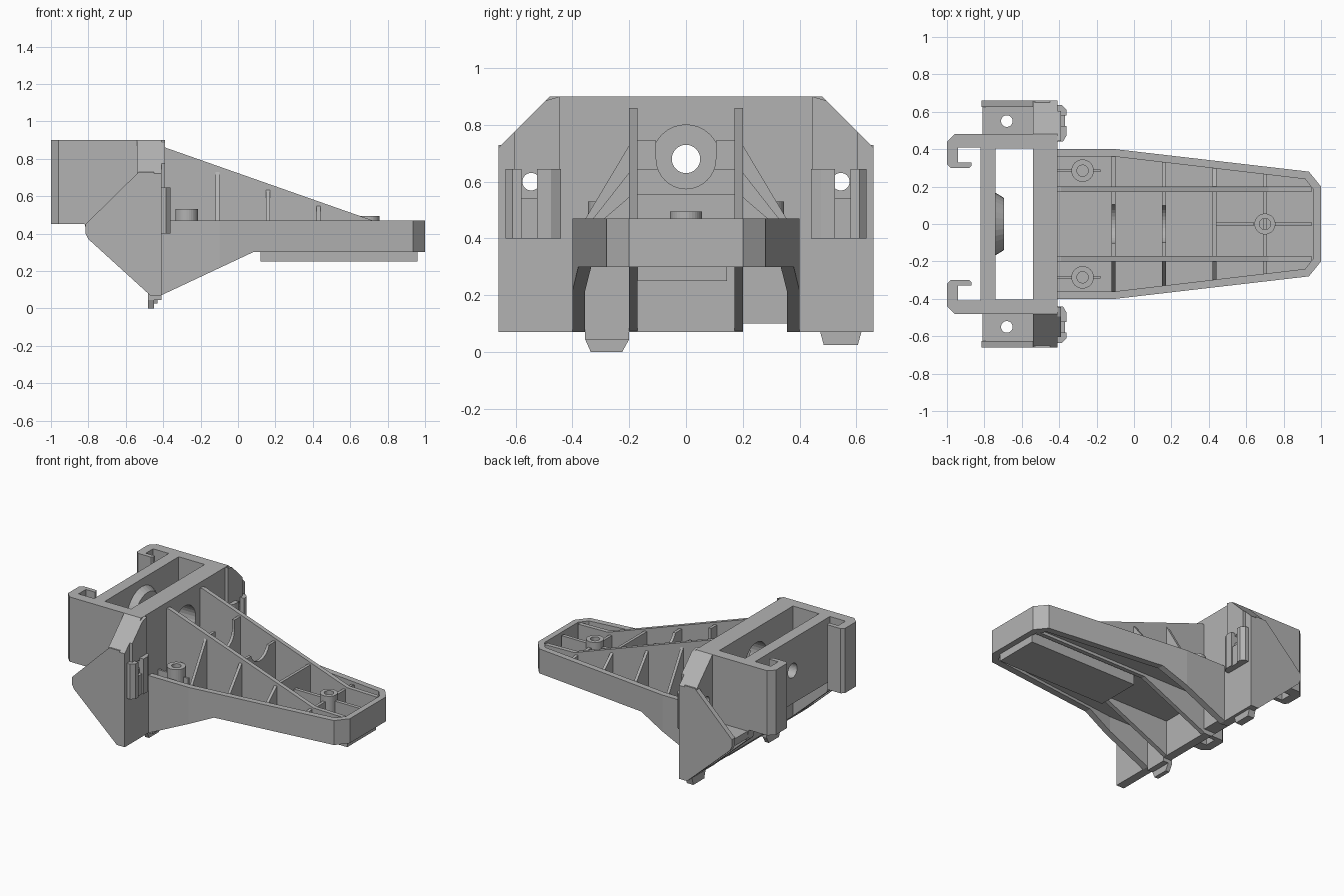
import bpy, bmesh, math
from mathutils import Vector

if "Cube" in bpy.data.objects:
    bpy.data.objects.remove(bpy.data.objects["Cube"])

grey = bpy.data.materials.new("mid_grey")
grey.diffuse_color = (0.45, 0.45, 0.45, 1)
grey.use_nodes = True
grey.node_tree.nodes["Principled BSDF"].inputs["Base Color"].default_value = grey.diffuse_color


def prism(name, pts, axis, lo, hi):
    """Extrude a 2D profile: axis x -> (y,z), y -> (x,z), z -> (x,y)."""
    place = {"x": lambda a, b, t: (t, a, b), "y": lambda a, b, t: (a, t, b),
             "z": lambda a, b, t: (a, b, t)}[axis]
    bm = bmesh.new()
    face = bm.faces.new([bm.verts.new(place(a, b, lo)) for a, b in pts])
    ext = bmesh.ops.extrude_face_region(bm, geom=[face])
    moved = [v for v in ext["geom"] if isinstance(v, bmesh.types.BMVert)]
    bmesh.ops.translate(bm, verts=moved, vec=Vector(place(0, 0, hi - lo)))
    bmesh.ops.recalc_face_normals(bm, faces=bm.faces)
    me = bpy.data.meshes.new(name)
    bm.to_mesh(me)
    bm.free()
    me.materials.append(grey)
    ob = bpy.data.objects.new(name, me)
    bpy.context.collection.objects.link(ob)
    return ob


def box(name, x0, x1, y0, y1, z0, z1):
    return prism(name, [(x0, y0), (x1, y0), (x1, y1), (x0, y1)], "z", z0, z1)


def circle(a, b, r, n=32):
    return [(a + r * math.cos(2 * math.pi * i / n), b + r * math.sin(2 * math.pi * i / n)) for i in range(n)]


def cut(ob, *cutters):
    for c in cutters:
        m = ob.modifiers.new("cut", "BOOLEAN")
        m.operation, m.solver, m.object = "DIFFERENCE", "EXACT", c
        bpy.context.view_layer.objects.active = ob
        bpy.ops.object.modifier_apply(modifier=m.name)
        bpy.data.objects.remove(c)
    return ob


def sy(pts, s):
    """Mirror the y coordinate of (x,y) points."""
    return [(x, y * s) for x, y in pts]


def span(s, a, b):
    return (a, b) if s > 0 else (-b, -a)


# Front plate with chamfered top corners, bore, screw holes and bottom slot
plate = prism("front_plate", [(-.66, .07), (.66, .07), (.66, .72), (.48, .9), (-.48, .9), (-.66, .72)],
              "x", -.54, -.41)
cut(plate, prism("c", circle(0, .68, .12), "x", -.6, -.3),
    prism("c", circle(-.545, .6, .031), "x", -.6, -.3),
    prism("c", circle(.545, .6, .031), "x", -.6, -.3),
    box("c", -.6, -.3, .2, .36, 0, .1),
    prism("c", [(-.6, 0), (-.47, 0), (-.47, .07), (-.6, .19)], "y", -1, 1))

# Back wall with conical bore seat
back = box("back_wall", -.82, -.74, -.48, .48, .45, .9)
cut(back, prism("c", circle(0, .68, .05), "x", -.9, -.7))
seat = prism("bore_seat", circle(0, .68, .17), "x", -.745, -.695)
for v in seat.data.vertices:
    if v.co.x > -.7:
        v.co.y *= .82
        v.co.z = .68 + (v.co.z - .68) * .82
cut(seat, prism("c", circle(0, .68, .05), "x", -.9, -.6))

wing = [(-.53, .73), (-.815, .45), (-.815, .4), (-.8, .37), (-.47, .07), (-.45, .07), (-.45, .73)]
for s, side in ((-1, "front"), (1, "rear")):
    # Body cheek, wing plate and drilled shelf
    prism(side + "_cheek", [(-.82, .9), (-.5, .9), (-.5, .1), (-.8, .37), (-.82, .45)], "y", *span(s, .405, .48))
    prism(side + "_wing", wing, "y", *span(s, .625, .66))
    shelf = box(side + "_shelf", -.81, -.5, *span(s, .47, .64), .39, .44)
    cut(shelf, prism("c", circle(-.68, .55 * s, .031), "z", .3, .6))

    # Hooked rail at the back
    prism(side + "_hook", sy([(-.81, .48), (-.96, .48), (-1, .44), (-1, .32), (-.98, .3), (-.88, .3), (-.87, .31),
                              (-.87, .33), (-.94, .33), (-.94, .41), (-.81, .41)], s), "z", .45, .9)

    # Clip guides on the plate face
    strip = prism(side + "_clip_pad", [(y * s, z) for y, z in
                  [(.445, .4), (.605, .4), (.605, .775), (.495, .885), (.445, .9)]], "x", -.42, -.39)
    cut(strip, prism("c", circle(.545 * s, .6, .031), "x", -.5, -.3))
    prism(side + "_clip_inner", sy([(-.41, .44), (-.38, .44), (-.36, .475), (-.36, .525), (-.41, .525)], s),
          "z", .4, .645)
    prism(side + "_clip_outer", sy([(-.41, .635), (-.385, .635), (-.36, .61), (-.36, .58), (-.41, .58)], s),
          "z", .4, .645)
    box(side + "_clip_base", -.41, -.37, *span(s, .5, .6), .4, .54)

    # Long sloping rib of the arm
    prism(side + "_long_rib", [(-.42, .86), (-.39, .86), (.72, .47), (.95, .465), (.95, .3), (.08, .3), (-.42, .07)],
          "y", *span(s, .17, .2))

    # Outer gussets
    for x, y, z in ((-.11, .36, .745), (.16, .335, .645), (.43, .3, .555), (.7, .265, .46)):
        foot = .46 if z > .5 else .45
        prism(side + "_gusset", [(.19 * s, .34), (y * s, .34), (y * s, foot), (.19 * s, z)], "x", x - .01, x + .01)

    # Screw boss with fins
    boss = prism(side + "_boss", circle(-.275, .285 * s, .06), "z", .34, .53)
    cut(boss, prism("c", circle(-.275, .285 * s, .03), "z", .38, .6))
    for x0, x1 in ((-.41, -.33), (-.22, -.18)):
        box(side + "_boss_fin", x0, x1, *span(s, .278, .292), .34, .47)

# Tapered tray, hollow above and below its floor
def outline(e, x0):
    return [(x0, .4 - e), (-.1, .4 - e), (.935 - e * .5, .28 - e), (1 - e, .2 - e * .4),
            (1 - e, -.2 + e * .4), (.935 - e * .5, -.28 + e), (-.1, -.4 + e), (x0, -.4 + e)]

tray = prism("tray", outline(0, -.43), "z", .07, .47)
cut(tray, prism("c", outline(.04, -.5), "z", .36, .6),
    prism("c", outline(.045, -.5), "z", 0, .32),
    prism("c", [(-.41, 0), (1.2, 0), (1.2, .3), (.08, .3), (-.41, .07)], "y", -1, 1))

# Cross ribs, the taller two with a round saddle
for x, z in ((-.11, .745), (.16, .645)):
    rib = box("saddle_rib", x - .01, x + .01, -.18, .18, .34, z)
    cut(rib, prism("c", circle(0, .68, .105), "x", x - .1, x + .1),
        box("c", x - .1, x + .1, -.105, .105, .68, .9))
box("cross_rib", .42, .44, -.18, .18, .34, .555)
box("end_rib", .69, .71, -.18, .18, .34, .455)
box("centre_rib", .43, .64, -.012, .012, .34, .455)
box("centre_rib_end", .75, .95, -.012, .012, .34, .455)

# End boss and underside pad
boss = prism("end_boss", circle(.7, 0, .056), "z", .34, .495)
cut(boss, prism("c", circle(.7, 0, .03), "z", .38, .6))
box("underside_pad", .12, .96, -.17, .145, .25, .33)

# Locating tabs under the plate
box("large_tab_root", -.48, -.41, -.355, -.2, .045, .09)
prism("large_tab", [(-.355, .045), (-.335, 0), (-.225, 0), (-.2, .045)], "x", -.48, -.45)
prism("small_tab", [(.47, .08), (.485, .025), (.605, .025), (.62, .08)], "x", -.48, -.43)
